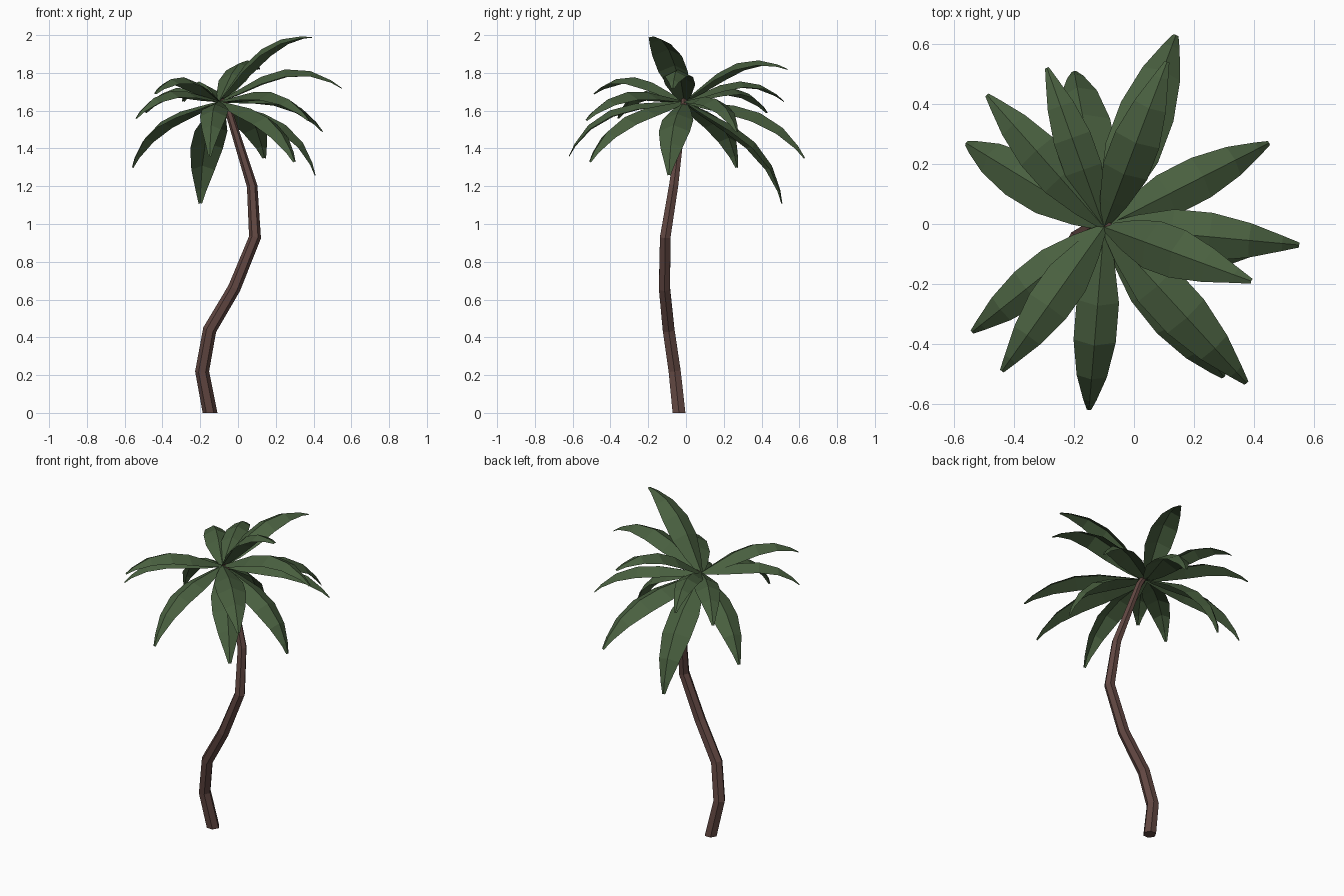
import bpy, bmesh, math
from mathutils import Vector

if "Cube" in bpy.data.objects:
    bpy.data.objects.remove(bpy.data.objects["Cube"])


def material(name, color):
    m = bpy.data.materials.new(name)
    m.diffuse_color = color
    m.use_nodes = True
    m.node_tree.nodes["Principled BSDF"].inputs["Base Color"].default_value = m.diffuse_color
    return m


def finish(bm, name, mat):
    mesh = bpy.data.meshes.new(name)
    bm.to_mesh(mesh)
    bm.free()
    mesh.materials.append(mat)
    obj = bpy.data.objects.new(name, mesh)
    bpy.context.collection.objects.link(obj)
    return obj


bark = material("bark", (0.12, 0.063, 0.054, 1))
leaf = material("leaf", (0.066, 0.115, 0.05, 1))

# Trunk: six-sided tube along a bent, tapering path (x, y, z, radius)
path = [(-0.148, -0.037, 0, 0.039), (-0.19, -0.06, 0.22, 0.037),
        (-0.15, -0.092, 0.44, 0.036), (-0.02, -0.114, 0.66, 0.034),
        (0.09, -0.11, 0.93, 0.032), (0.075, -0.066, 1.2, 0.028),
        (-0.05, -0.015, 1.6, 0.02), (-0.085, -0.01, 1.66, 0.016)]
SIDES = 6
bm = bmesh.new()
rings = []
for i, (x, y, z, r) in enumerate(path):
    p = Vector((x, y, z))
    if i == 0:
        tangent = Vector((0, 0, 1))
    else:
        nxt = path[min(i + 1, len(path) - 1)]
        tangent = ((p - Vector(path[i - 1][:3])).normalized()
                   + (Vector(nxt[:3]) - p).normalized()).normalized()
    v = tangent.cross(Vector((1, 0, 0))).normalized()
    u = v.cross(tangent)
    ring = []
    for k in range(SIDES):
        a = math.tau * k / SIDES
        ring.append(bm.verts.new(p + r * (u * math.cos(a) + v * math.sin(a))))
    rings.append(ring)
for a, b in zip(rings, rings[1:]):
    for k in range(SIDES):
        n = (k + 1) % SIDES
        bm.faces.new((a[k], a[n], b[n], b[k]))
bm.faces.new(rings[0])
bm.faces.new(rings[-1])
bmesh.ops.recalc_face_normals(bm, faces=bm.faces)
finish(bm, "trunk", bark)

# Blade outline: (position along the frond, half width factor)
outline = [(0, 0.15), (0.16, 0.6), (0.36, 0.98), (0.56, 0.98),
           (0.76, 0.7), (0.92, 0.31), (1, 0.1)]
crown = Vector((-0.10, -0.01, 1.65))


def frond(name, tip, half_width=0.085, bulge=0.105):
    """Arched blade with a raised midrib, from the crown to the tip."""
    chord = Vector(tip) - crown
    d = chord.normalized()
    side = d.cross(Vector((0, 0, 1))).normalized()
    up = side.cross(d)
    bm = bmesh.new()
    rows = []
    for t, w in outline:
        s = t ** 1.25
        mid = crown + chord * t + up * (4 * bulge * s * (1 - s))
        out = side * (w * half_width)
        drop = up * (w * half_width * 0.5)
        rows.append([bm.verts.new(q) for q in
                     (mid + out - drop, mid, mid - out - drop)])
    for a, b in zip(rows, rows[1:]):
        for k in range(2):
            bm.faces.new((a[k], b[k], b[k + 1], a[k + 1]))
    finish(bm, name, leaf)


# Fronds: tip position, then optional half width and arch height
fronds = [((0.14, 0.63, 1.35), 0.095, 0.115), ((0.45, 0.27, 1.49), 0.075),
          ((0.55, -0.07, 1.72), 0.082, 0.13), ((0.39, -0.19, 1.99), 0.085, 0.1),
          ((0.375, -0.53, 1.55),), ((0.30, -0.51, 1.33),),
          ((-0.15, -0.62, 1.36), 0.072, 0.125), ((-0.44, -0.49, 1.69), 0.075),
          ((-0.54, -0.36, 1.56), 0.07), ((-0.56, 0.27, 1.30), 0.08),
          ((-0.49, 0.43, 1.59), 0.072), ((-0.29, 0.52, 1.65), 0.065),
          ((-0.20, 0.51, 1.11), 0.09, 0.12), ((0.41, -0.09, 1.26), 0.085, 0.115),
          ((0.11, 0.54, 1.82), 0.08, 0.11)]
for i, args in enumerate(fronds):
    frond(f"frond_{i + 1}", *args)
